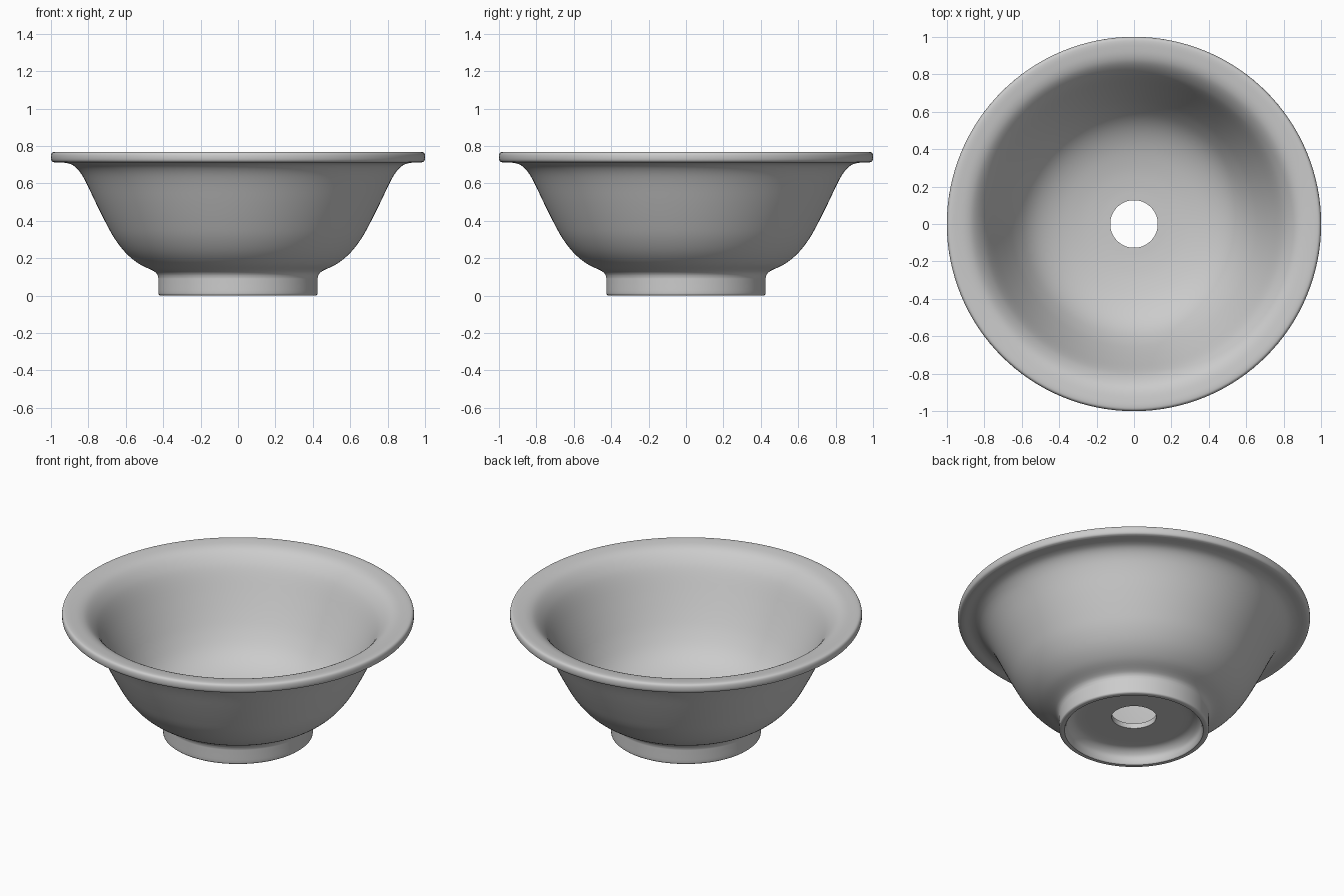
import bpy, bmesh
from math import tau
from mathutils import Vector

if "Cube" in bpy.data.objects:
    bpy.data.objects.remove(bpy.data.objects["Cube"])


def smooth_curve(points, steps=4):
    """Catmull-Rom curve through (radius, height) points."""
    p = [Vector((r, 0, z)) for r, z in points]
    p = [2 * p[0] - p[1]] + p + [2 * p[-1] - p[-2]]
    out = []
    for a, b, c, d in zip(p, p[1:], p[2:], p[3:]):
        for i in range(steps):
            t = i / steps
            out.append(0.5 * (2 * b + (c - a) * t + (2 * a - 5 * b + 4 * c - d) * t**2
                              + (3 * b - a - 3 * c + d) * t**3))
    return out + [p[-2]]


def lathe(name, profile, sides=128):
    """Revolve a closed profile around z."""
    bm = bmesh.new()
    verts = [bm.verts.new(co) for co in profile]
    edges = [bm.edges.new((v, verts[(i + 1) % len(verts)])) for i, v in enumerate(verts)]
    bmesh.ops.spin(bm, geom=verts + edges, cent=(0, 0, 0), axis=(0, 0, 1),
                   angle=tau, steps=sides, use_merge=False)
    bmesh.ops.remove_doubles(bm, verts=bm.verts, dist=0.0003)
    bmesh.ops.recalc_face_normals(bm, faces=bm.faces)
    mesh = bpy.data.meshes.new(name)
    bm.to_mesh(mesh)
    bm.free()
    obj = bpy.data.objects.new(name, mesh)
    bpy.context.collection.objects.link(obj)
    bpy.ops.object.select_all(action='DESELECT')
    obj.select_set(True)
    bpy.context.view_layer.objects.active = obj
    bpy.ops.object.shade_smooth_by_angle(angle=0.7)
    return obj


# underside recess, from drain hole to the inside of the foot
underside = [(0.127, 0.086), (0.22, 0.086), (0.31, 0.085), (0.35, 0.075),
             (0.377, 0.05), (0.385, 0.02), (0.39, 0.005)]
# rounded foot ring
foot = [(0.395, 0.0), (0.415, 0.0), (0.423, 0.004), (0.426, 0.012),
        (0.426, 0.05), (0.426, 0.09)]
# outer wall flaring up to the rim
outer_wall = [(0.426, 0.095), (0.433, 0.114), (0.455, 0.133), (0.53, 0.17),
              (0.60, 0.228), (0.66, 0.305), (0.71, 0.395), (0.76, 0.495),
              (0.81, 0.60), (0.845, 0.66), (0.88, 0.695), (0.92, 0.709), (0.96, 0.711)]
# rolled rim edge
rim = [(0.98, 0.711), (0.994, 0.717), (1.0, 0.73), (1.0, 0.75),
       (0.994, 0.763), (0.98, 0.768)]
# inner wall down to the drain hole
inside = [(0.95, 0.767), (0.90, 0.759), (0.86, 0.74), (0.82, 0.70), (0.785, 0.645),
          (0.73, 0.53), (0.68, 0.43), (0.63, 0.342), (0.57, 0.262), (0.50, 0.205),
          (0.41, 0.163), (0.30, 0.135), (0.20, 0.122), (0.127, 0.118)]

profile = smooth_curve(underside) + smooth_curve(foot, 2) + smooth_curve(outer_wall)
profile += smooth_curve(rim + inside)
lathe("basin", profile)
